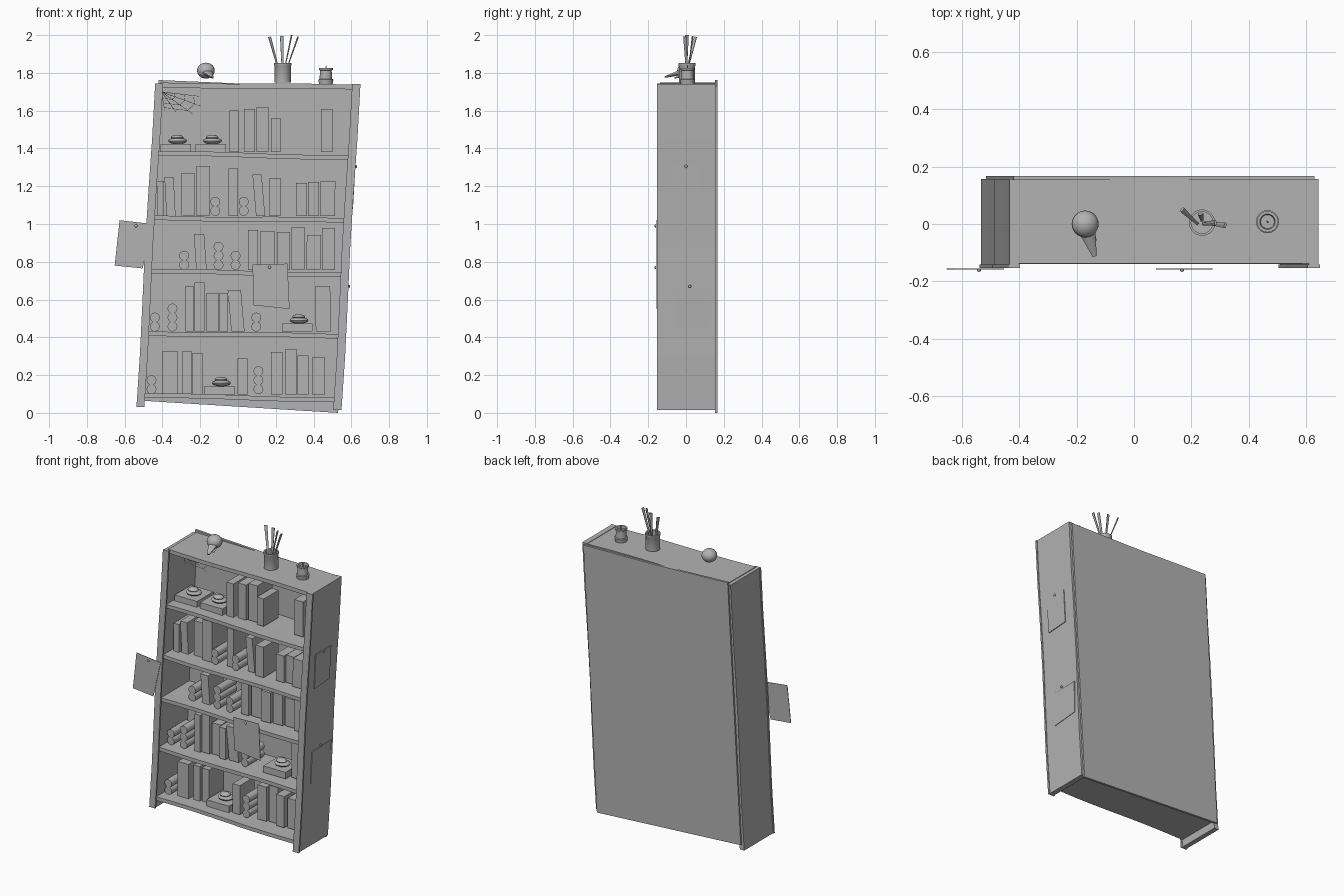
import bpy, bmesh, math
from mathutils import Vector, Matrix

if "Cube" in bpy.data.objects:
    bpy.data.objects.remove(bpy.data.objects["Cube"])

grey = bpy.data.materials.new("plain_grey")
grey.diffuse_color = (0.45, 0.45, 0.45, 1)
grey.use_nodes = True
grey.node_tree.nodes["Principled BSDF"].inputs["Base Color"].default_value = grey.diffuse_color


def add(name, bm, smooth=False):
    bmesh.ops.recalc_face_normals(bm, faces=bm.faces)
    me = bpy.data.meshes.new(name)
    bm.to_mesh(me)
    bm.free()
    me.materials.append(grey)
    ob = bpy.data.objects.new(name, me)
    bpy.context.collection.objects.link(ob)
    if smooth:
        bpy.ops.object.select_all(action='DESELECT')
        ob.select_set(True)
        bpy.context.view_layer.objects.active = ob
        bpy.ops.object.shade_smooth_by_angle(angle=math.radians(40))
    return ob


def prism(name, outline, y0, y1):
    """Extrude an x-z outline along y."""
    bm = bmesh.new()
    f = bm.faces.new([bm.verts.new((x, y0, z)) for x, z in outline])
    ext = bmesh.ops.extrude_face_region(bm, geom=[f])['geom']
    moved = [v for v in ext if isinstance(v, bmesh.types.BMVert)]
    bmesh.ops.translate(bm, verts=moved, vec=(0, y1 - y0, 0))
    return add(name, bm)


def lathe(name, x, y, profile, n=20):
    """Revolve a radius-height profile about a vertical axis."""
    bm = bmesh.new()
    vs = [bm.verts.new((x + r, y, z)) for r, z in profile]
    es = [bm.edges.new(p) for p in zip(vs, vs[1:])]
    bmesh.ops.spin(bm, geom=vs + es, cent=(x, y, 0), axis=(0, 0, 1),
                   angle=math.tau, steps=n)
    bmesh.ops.remove_doubles(bm, verts=bm.verts, dist=1e-4)
    return add(name, bm, True)


def rod(name, a, b, r0, r1, n=12, flat=1.0):
    """Tapered cylinder between two points."""
    a, b = Vector(a), Vector(b)
    d = b - a
    m = Matrix.Translation((a + b) / 2) @ d.to_track_quat('Z', 'Y').to_matrix().to_4x4()
    bm = bmesh.new()
    bmesh.ops.create_cone(bm, cap_ends=True, segments=n, radius1=r0, radius2=r1,
                          depth=d.length,
                          matrix=m @ Matrix.Diagonal((1, flat, 1, 1)))
    return add(name, bm, n > 6)


def ball(name, c, s, n=16):
    bm = bmesh.new()
    bmesh.ops.create_uvsphere(bm, u_segments=n, v_segments=n // 2 + 2, radius=1,
                              matrix=Matrix.Translation(c) @ Matrix.Diagonal((*s, 1)))
    return add(name, bm, True)


def lean(z):
    return 0.0571 * z


# Leaning side panels with wider front trim
for side, xo, xi, zb, zt in (("left", -0.535, -0.503, 0.03, 1.745),
                             ("right", 0.542, 0.508, 0.015, 1.74)):
    zs = [zb + (zt - zb) * i / 6 for i in range(7)]
    for part, grow, y0, y1 in (("panel", 0, -0.143, 0.157), ("trim", 0.005, -0.153, -0.141)):
        g = grow if side == "right" else -grow
        wob = [0.003 * math.sin(5 * z) for z in zs]
        pts = [(xo + g + lean(z) + w, z) for z, w in zip(zs, wob)]
        pts += [(xi - g + lean(z) + w, z) for z, w in zip(zs[::-1], wob[::-1])]
        prism(f"{side}_side_{part}", pts, y0, y1)

# Back panel
prism("back_panel", [(-0.515, 0.065), (0.53, 0.0), (0.628, 1.73), (0.1, 1.74), (-0.42, 1.762)],
      0.153, 0.168)


def board(name, z, thick, tilt, wave, y0):
    n = 10
    pts = []
    for i in range(n + 1):
        t = i / n
        pts.append((-0.51 + lean(z) + 1.025 * t,
                    z + tilt * (0.5 - t) + wave * math.sin(math.tau * t)))
    prism(name, pts + [(x, p - thick) for x, p in reversed(pts)], y0, 0.155)


# Warped shelves and top board
levels = [0.093, 0.425, 0.752, 1.038, 1.375]
for i, z in enumerate(levels):
    board(f"shelf_{i + 1}", z, 0.024, 0.018, 0.004 * (-1) ** i, -0.14)
board("top_board", 1.743, 0.025, 0.012, -0.003, -0.138)


def books(shelf, rows):
    """Upright books: centre x, width, height, lean in degrees."""
    z = levels[shelf - 1] + 0.005
    for i, (x, w, h, a) in enumerate(rows):
        t = math.tan(math.radians(a)) * h / 2
        front = -0.055 + 0.012 * (i % 3)
        prism(f"book_{shelf}_{i + 1}",
              [(x - w / 2 - t, z), (x + w / 2 - t, z),
               (x + w / 2 + t, z + h), (x - w / 2 + t, z + h)], front, front + 0.155)


books(5, [(-.02, .05, .22, 0), (.06, .058, .23, 0), (.13, .065, .24, 0), (.2, .05, .18, 0),
          (.47, .063, .23, 0)])
books(4, [(-.41, .037, .185, 0), (-.36, .048, .205, -3), (-.265, .068, .228, 0),
          (-.185, .068, .265, 0), (-.025, .048, .25, 0), (.11, .048, .22, -5),
          (.195, .058, .2, 0), (.335, .058, .175, 0), (.4, .058, .18, 0), (.475, .078, .185, 1)])
books(3, [(-.2, .055, .19, -4), (.08, .053, .21, 0), (.155, .074, .205, 0), (.24, .069, .2, 0),
          (.318, .069, .228, 0), (.4, .074, .185, 1), (.48, .069, .222, 0)])
books(2, [(-.257, .042, .243, 0), (-.204, .053, .26, 0), (-.135, .063, .205, 0),
          (-.075, .045, .205, 0), (-.01, .07, .22, -5), (.45, .08, .24, -1)])
books(1, [(-.36, .079, .23, 0), (-.27, .045, .23, 0), (-.215, .053, .22, 0), (.025, .053, .19, 0),
          (.205, .063, .225, 0), (.28, .063, .237, 0), (.345, .058, .205, 0), (.425, .069, .195, 0)])

# Stacked scrolls lying front to back
for shelf, x, count in ((4, -.12, 2), (4, .03, 2), (3, -.285, 2), (3, -.103, 3), (3, -.013, 2),
                        (2, -.44, 2), (2, -.347, 3), (2, .097, 2), (1, -.458, 2), (1, .108, 3)):
    for k in range(count):
        z = levels[shelf - 1] + 0.032 + 0.048 * k
        rod(f"scroll_{shelf}", (x, -0.07, z), (x, 0.10, z), 0.026, 0.026, 16)

# Flat books with a small lumpy ornament on top
for shelf, x in ((5, -.33), (5, -.145), (2, .313), (1, -.098)):
    z = levels[shelf - 1] + 0.005
    prism("flat_book", [(x - .081, z), (x + .081, z), (x + .081, z + .043), (x - .081, z + .043)],
          -0.07, 0.10)
    ball("ornament_base", (x + .01, 0, z + .06), (.05, .045, .018), 12)
    ball("ornament_top", (x + .008, -.005, z + .078), (.034, .03, .014), 12)

# Beaked skull on top
ball("skull", (-0.17, 0, 1.812), (0.047, 0.047, 0.042), 20)
rod("beak", (-0.163, -0.025, 1.803), (-0.137, -0.112, 1.778), 0.03, 0.008, 10, 0.5)
rod("lower_beak", (-0.155, -0.02, 1.785), (-0.135, -0.06, 1.773), 0.016, 0.006, 8, 0.5)

# Quill pot
lathe("quill_pot", 0.237, 0.005, [(0, 1.748), (.043, 1.748), (.043, 1.835), (.046, 1.84),
                                  (.046, 1.853), (.038, 1.853), (.038, 1.78), (0, 1.78)])
for a, b in (((.222, .0, 1.79), (.167, .05, 1.99)), ((.237, .01, 1.79), (.232, .035, 1.995)),
             ((.24, .0, 1.79), (.284, .005, 2.0)), ((.247, .005, 1.79), (.318, -.005, 1.992))):
    rod("quill", a, b, 0.005, 0.011, 6, 0.4)

# Candle with dish and wick
lathe("candle", 0.465, 0.008, [(0, 1.74), (.036, 1.74), (.04, 1.765), (.033, 1.768), (.031, 1.812),
                               (.037, 1.816), (.037, 1.826), (.027, 1.826), (.024, 1.812), (0, 1.812)])
rod("wick", (.465, .008, 1.81), (.467, .008, 1.838), 0.003, 0.002, 6)

# Paper notes on the front, each with a nail
for pts, nail in (([(-.627, 1.02), (-.452, 1.0), (-.505, .765), (-.653, .78)], (-.54, .99)),
                  ([(.077, .785), (.262, .79), (.273, .55), (.082, .57)], (.167, .77))):
    prism("front_note", pts, -0.158, -0.155)
    ball("nail", (nail[0], -0.161, nail[1]), (.008, .006, .008), 10)

# Paper notes on the right side, each with a nail
for pts, nail in (([(-.065, .655), (.135, .66), (.125, .455), (-.06, .44)], (.02, .67)),
                  ([(-.08, 1.31), (.08, 1.31), (.08, 1.09), (-.075, 1.08)], (0, 1.305))):
    bm = bmesh.new()
    rings = [[bm.verts.new((0.542 + lean(z) + off, y, z)) for y, z in pts] for off in (0, .005)]
    bm.faces.new(rings[0])
    bm.faces.new(rings[1])
    for k in range(4):
        j = (k + 1) % 4
        bm.faces.new((rings[0][k], rings[0][j], rings[1][j], rings[1][k]))
    add("side_note", bm)
    ball("nail", (0.55 + lean(nail[1]), *nail), (.006, .008, .008), 10)

# Cobweb in the upper left corner
corner = Vector((-0.405, 0.0, 1.70))
spokes = [Vector((math.cos(a), 0.1, math.sin(a))) * l
          for a, l in ((-.12, .2), (-.35, .22), (-.62, .2), (-.95, .13), (-1.4, .1))]
for s in spokes:
    rod("web_spoke", corner, corner + s, .0015, .001, 4)
for f in (.35, .6, .85):
    for s, t in zip(spokes, spokes[1:]):
        rod("web_thread", corner + s * f, corner + t * f, .001, .001, 4)
